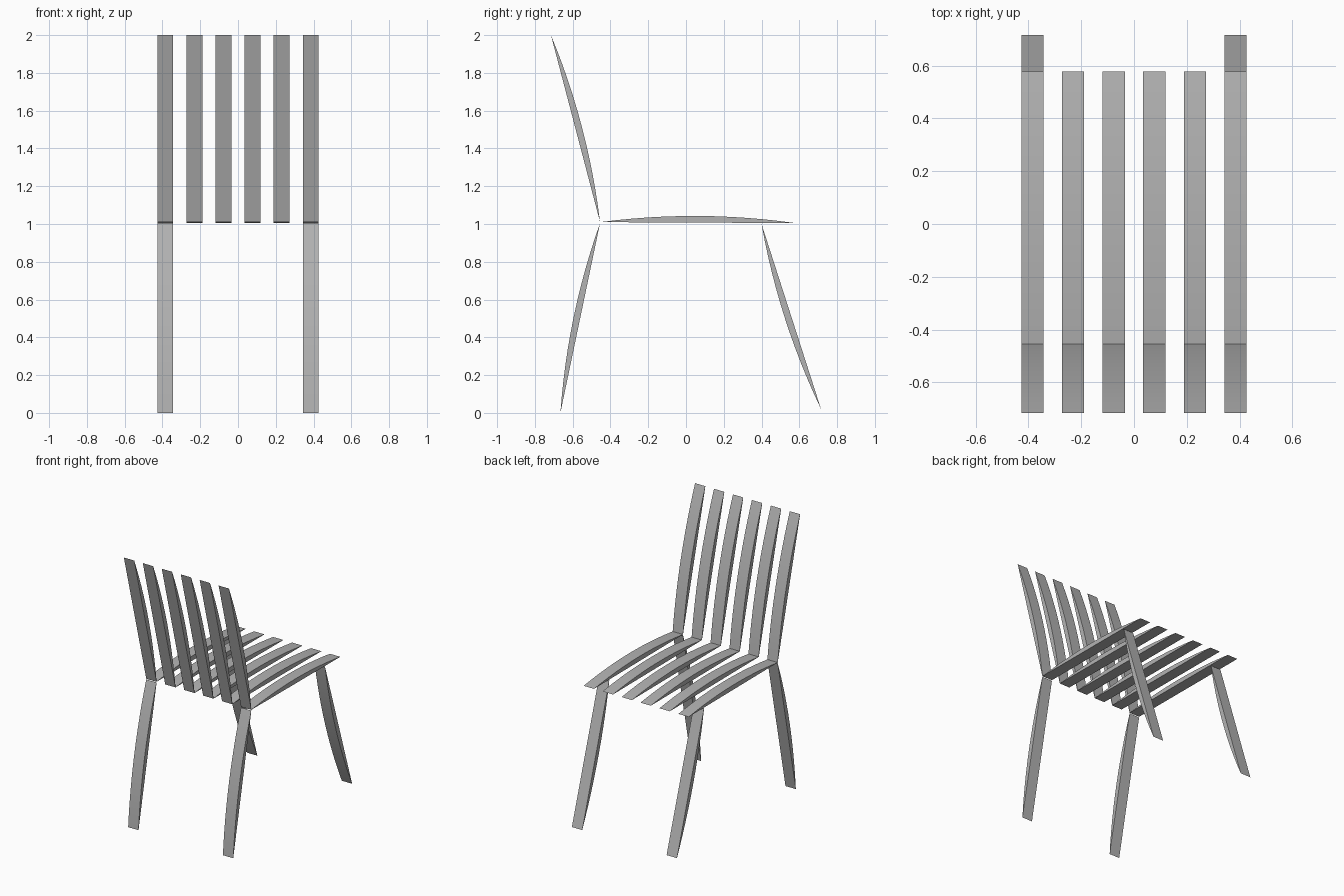
import bpy
import bmesh
from mathutils import Vector

cube = bpy.data.objects.get("Cube")
if cube:
    bpy.data.objects.remove(cube, do_unlink=True)

grey = bpy.data.materials.new("plain grey")
grey.use_nodes = True
colour = (0.45, 0.45, 0.45, 1)
grey.diffuse_color = colour
grey.node_tree.nodes["Principled BSDF"].inputs["Base Color"].default_value = colour

WIDTH = 0.084
SPACING = 0.154
SEGMENTS = 12


def bowed_slat(name, x, start, end, bulge):
    """Slat with one flat side and one bowed side, between two (y, z) points."""
    a, b = Vector(start), Vector(end)
    chord = b - a
    normal = Vector((-chord.y, chord.x)).normalized()
    profile = []
    for i in range(SEGMENTS + 1):
        t = i / SEGMENTS
        profile.append(a + chord * t + normal * bulge * 4 * t * (1 - t))
    bm = bmesh.new()
    face = bm.faces.new([bm.verts.new((x - WIDTH / 2, p.x, p.y)) for p in profile])
    grown = bmesh.ops.extrude_face_region(bm, geom=[face])
    moved = [v for v in grown["geom"] if isinstance(v, bmesh.types.BMVert)]
    bmesh.ops.translate(bm, verts=moved, vec=(WIDTH, 0, 0))
    bmesh.ops.recalc_face_normals(bm, faces=bm.faces)
    mesh = bpy.data.meshes.new(name)
    bm.to_mesh(mesh)
    bm.free()
    mesh.materials.append(grey)
    obj = bpy.data.objects.new(name, mesh)
    bpy.context.collection.objects.link(obj)
    bpy.ops.object.select_all(action="DESELECT")
    obj.select_set(True)
    bpy.context.view_layer.objects.active = obj
    bpy.ops.object.shade_smooth_by_angle(angle=0.5)


# Six seat slats and six backrest slats
for i in range(6):
    x = (i - 2.5) * SPACING
    bowed_slat(f"seat_slat_{i + 1}", x, (-0.455, 1.01), (0.578, 1.005), 0.035)
    bowed_slat(f"back_slat_{i + 1}", x, (-0.715, 2.0), (-0.455, 1.01), 0.035)

# Legs under the outermost slats
for side, x in (("right", -2.5 * SPACING), ("left", 2.5 * SPACING)):
    bowed_slat(f"{side}_leg_below_backrest", x, (-0.665, 0.0), (-0.455, 1.005), 0.035)
    bowed_slat(f"{side}_leg_below_seat_edge", x, (0.715, 0.02), (0.4, 1.0), 0.035)
